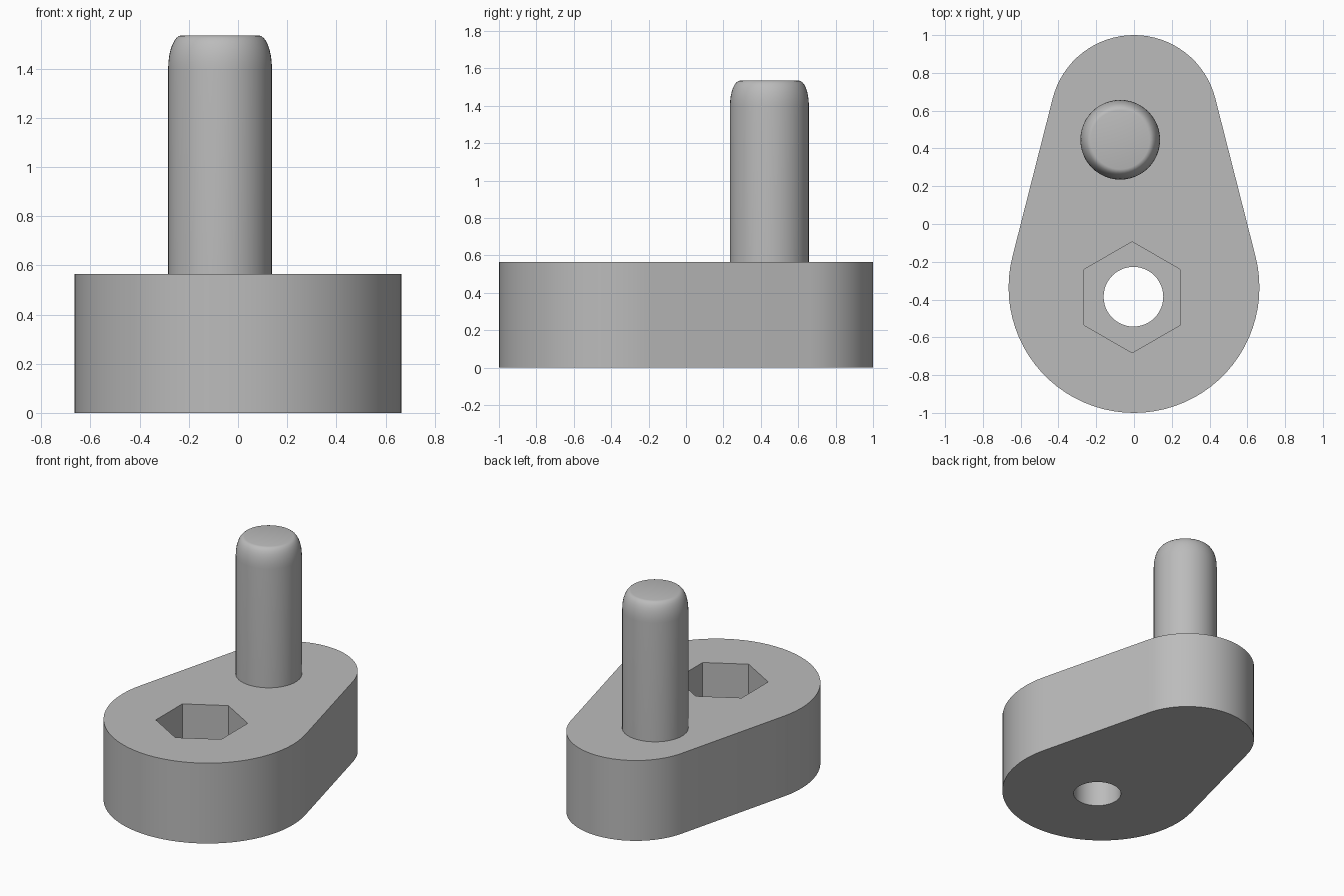
import bpy, bmesh
from math import sin, cos, pi, asin, radians

cube = bpy.data.objects.get("Cube")
if cube:
    bpy.data.objects.remove(cube, do_unlink=True)

grey = bpy.data.materials.new("plain grey")
grey.use_nodes = True
grey.diffuse_color = (0.5, 0.5, 0.5, 1)
grey.node_tree.nodes["Principled BSDF"].inputs["Base Color"].default_value = (0.5, 0.5, 0.5, 1)


def arc(cx, cy, r, start, end, steps):
    """Points along an arc, both ends included."""
    angles = [start + (end - start) * i / steps for i in range(steps + 1)]
    return [(cx + r * cos(a), cy + r * sin(a)) for a in angles]


def circle(cx, cy, r, sides, start=0):
    return arc(cx, cy, r, start, start + 2 * pi, sides)[:-1]


def loft(name, sections):
    """Solid through outlines of equal length, given as (outline, height)."""
    bm = bmesh.new()
    rings = [[bm.verts.new((x, y, z)) for x, y in pts] for pts, z in sections]
    for low, high in zip(rings, rings[1:]):
        for i in range(len(low)):
            j = (i + 1) % len(low)
            bm.faces.new((low[i], low[j], high[j], high[i]))
    bm.faces.new(rings[0][::-1])
    bm.faces.new(rings[-1])
    mesh = bpy.data.meshes.new(name)
    bm.to_mesh(mesh)
    bm.free()
    mesh.materials.append(grey)
    obj = bpy.data.objects.new(name, mesh)
    bpy.context.collection.objects.link(obj)
    return obj


def smooth(obj):
    bpy.ops.object.select_all(action='DESELECT')
    obj.select_set(True)
    bpy.context.view_layer.objects.active = obj
    bpy.ops.object.shade_smooth_by_angle(angle=radians(35))


# Tapered base: two round ends joined by tangent sides
height = 0.565
big_y, big_r = -0.336, 0.664
small_y, small_r = 0.556, 0.444
tilt = asin((big_r - small_r) / (small_y - big_y))
outline = (arc(0, small_y, small_r, tilt, pi - tilt, 32)
           + arc(0, big_y, big_r, pi - tilt, 2 * pi + tilt, 44))
base = loft("base", [(outline, 0), (outline, height)])

# Through bore and hexagonal nut pocket
bore = circle(-0.003, -0.385, 0.158, 48)
pocket = circle(-0.01, -0.388, 0.294, 6, pi / 2)
cutters = [loft("bore_cutter", [(bore, -0.1), (bore, 0.7)]),
           loft("pocket_cutter", [(pocket, 0.25), (pocket, 0.7)])]
for cutter in cutters:
    cut = base.modifiers.new(cutter.name, 'BOOLEAN')
    cut.operation = 'DIFFERENCE'
    cut.solver = 'EXACT'
    cut.object = cutter
bpy.context.view_layer.objects.active = base
base.select_set(True)
for cutter in cutters:
    bpy.ops.object.modifier_apply(modifier=cutter.name)
    bpy.data.objects.remove(cutter, do_unlink=True)
smooth(base)

# Upright pin with an elliptically rounded tip
top, pin_r, inset, drop = 1.535, 0.211, 0.055, 0.135
sections = [(pin_r, height - 0.02)]
for i in range(9):
    a = i / 8 * pi / 2
    sections.append((pin_r - inset * (1 - cos(a)), top - drop * (1 - sin(a))))
pin = loft("pin", [(circle(-0.073, 0.446, r, 48), z) for r, z in sections])
smooth(pin)
